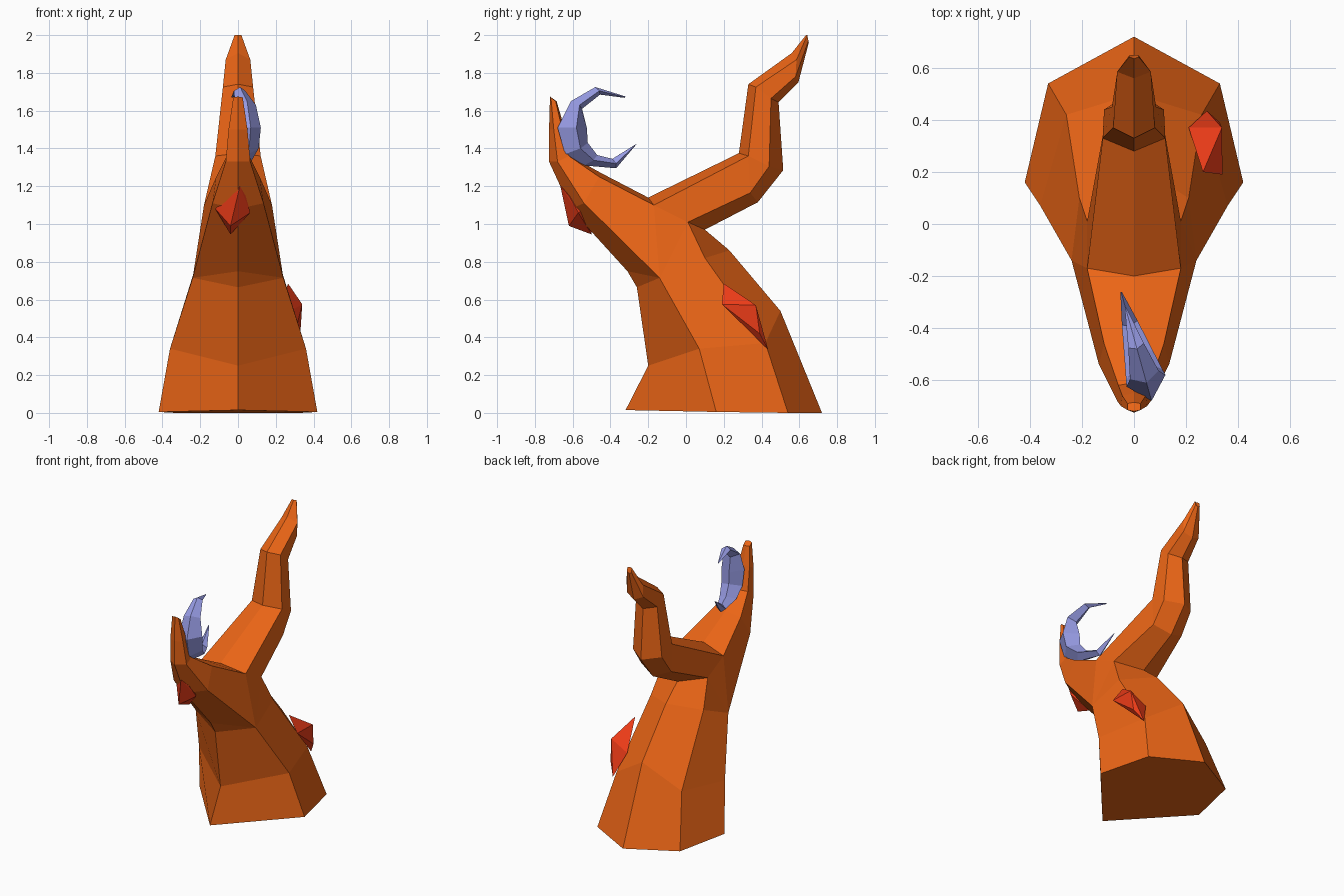
import bpy, bmesh
from mathutils import Vector

if "Cube" in bpy.data.objects:
    bpy.data.objects.remove(bpy.data.objects["Cube"])


def material(name, rgb):
    m = bpy.data.materials.new(name)
    m.diffuse_color = (*rgb, 1)
    m.use_nodes = True
    m.node_tree.nodes["Principled BSDF"].inputs["Base Color"].default_value = m.diffuse_color
    return m


def finish(bm, name, mat):
    bmesh.ops.remove_doubles(bm, verts=bm.verts, dist=0.0005)
    bmesh.ops.recalc_face_normals(bm, faces=bm.faces)
    me = bpy.data.meshes.new(name)
    bm.to_mesh(me)
    bm.free()
    me.materials.append(mat)
    ob = bpy.data.objects.new(name, me)
    bpy.context.collection.objects.link(ob)
    return ob


def face(bm, pts):
    """Add a face, dropping repeated corners so rings may share points."""
    pts = list(dict.fromkeys(pts))
    if len(pts) > 2:
        bm.faces.new([bm.verts.new(p) for p in pts])


def loft(bm, rings, closed=False):
    for a, b in zip(rings, rings[1:]):
        n = len(a)
        for i in range(n if closed else n - 1):
            j = (i + 1) % n
            face(bm, [a[i], a[j], b[j], b[i]])


orange = material("orange", (0.83, 0.13, 0.008))
lilac = material("lilac", (0.32, 0.34, 0.80))
red = material("red", (0.85, 0.045, 0.009))

# Forked trunk: right half of each six-sided ring, mirrored afterwards
side, chin = (.24, -.14, .715), (0, -.31, .75)
crotch, crotch_side = (0, -.2, 1.14), (.18, -.17, 1.1)
low, low_side = (0, .1, .97), (.18, .01, 1.01)
trunk = [
    [(0, -.32, .015), (.42, .16, .005), (.33, .54, 0), (0, .72, 0)],
    [(0, -.2, .25), (.36, .07, .34), (.26, .42, .37), (0, .5, .54)],
    [(0, -.26, .665), side, (.21, .1, .82), (0, .23, .86)],
    [chin, side, low_side, low]]
back_branch = [
    [crotch, crotch_side, low_side, low],
    [(0, .28, 1.375), (.12, .33, 1.36), (.12, .34, 1.165), (0, .38, 1.115)],
    [(0, .28, 1.375), (.12, .33, 1.36), (.115, .44, 1.305), (0, .515, 1.285)],
    [(0, .33, 1.74), (.08, .37, 1.725), (.085, .45, 1.665), (0, .49, 1.645)],
    [(0, .56, 1.905), (.065, .585, 1.87), (.065, .58, 1.78), (0, .595, 1.75)],
    [(0, .635, 2), (.018, .642, 2), (.018, .648, 1.97), (0, .65, 1.96)]]
front_branch = [
    [chin, side, crotch_side, crotch],
    [(0, -.61, 1.08), (.135, -.54, 1.11), (.115, -.46, 1.25), (0, -.45, 1.27)],
    [(0, -.725, 1.33), (.065, -.68, 1.33), (.06, -.62, 1.36), (0, -.61, 1.36)],
    [(0, -.725, 1.5), (.05, -.7, 1.5), (.045, -.66, 1.52), (0, -.65, 1.53)],
    [(0, -.72, 1.675), (.025, -.715, 1.67), (.025, -.69, 1.65), (0, -.685, 1.65)]]
bm = bmesh.new()
for limb in (trunk, back_branch, front_branch):
    loft(bm, limb)
for cap in (trunk[0], back_branch[-1], front_branch[-1], [side, crotch_side, low_side]):
    face(bm, cap)
bmesh.ops.mirror(bm, geom=bm.verts[:] + bm.edges[:] + bm.faces[:],
                 axis='X', merge_dist=0.0005)
finish(bm, "forked_trunk", orange)

# Crescent: diamond sections between an outer and an inner arc (y, z)
outer = [(-.32, 1.675), (-.48, 1.725), (-.61, 1.65), (-.68, 1.51),
         (-.64, 1.37), (-.54, 1.31), (-.37, 1.295), (-.26, 1.425)]
inner = [(-.325, 1.668), (-.455, 1.685), (-.55, 1.61), (-.525, 1.51),
         (-.52, 1.43), (-.47, 1.365), (-.39, 1.345), (-.265, 1.422)]
half_width = [.003, .03, .055, .075, .07, .055, .03, .003]
rings = []
for (yo, zo), (yi, zi), w in zip(outer, inner, half_width):
    mid = lambda y: -.05 + (-.26 - y) * .28
    ym, zm = (yo + yi) / 2, (zo + zi) / 2
    rings.append([(mid(yo), yo, zo), (mid(ym) + w, ym + w * .3, zm),
                  (mid(yi), yi, zi), (mid(ym) - w, ym - w * .3, zm)])
bm = bmesh.new()
loft(bm, rings, closed=True)
face(bm, rings[0])
face(bm, rings[-1])
finish(bm, "crescent", lilac)

# Embedded crystals
crystals = {
    "side_crystal": [(.265, .2, .685), (.34, .19, .575), (.338, .37, .57),
                     (.33, .39, .42), (.28, .435, .335), (.21, .37, .5)],
    "front_crystal": [(.01, -.665, 1.2), (-.12, -.53, 1.08), (-.04, -.62, .99),
                      (-.04, -.5, .945), (.065, -.57, 1.06), (.04, -.62, 1.15),
                      (0, -.5, 1.1)]}
for name, pts in crystals.items():
    bm = bmesh.new()
    bmesh.ops.convex_hull(bm, input=[bm.verts.new(Vector(p)) for p in pts])
    finish(bm, name, red)
